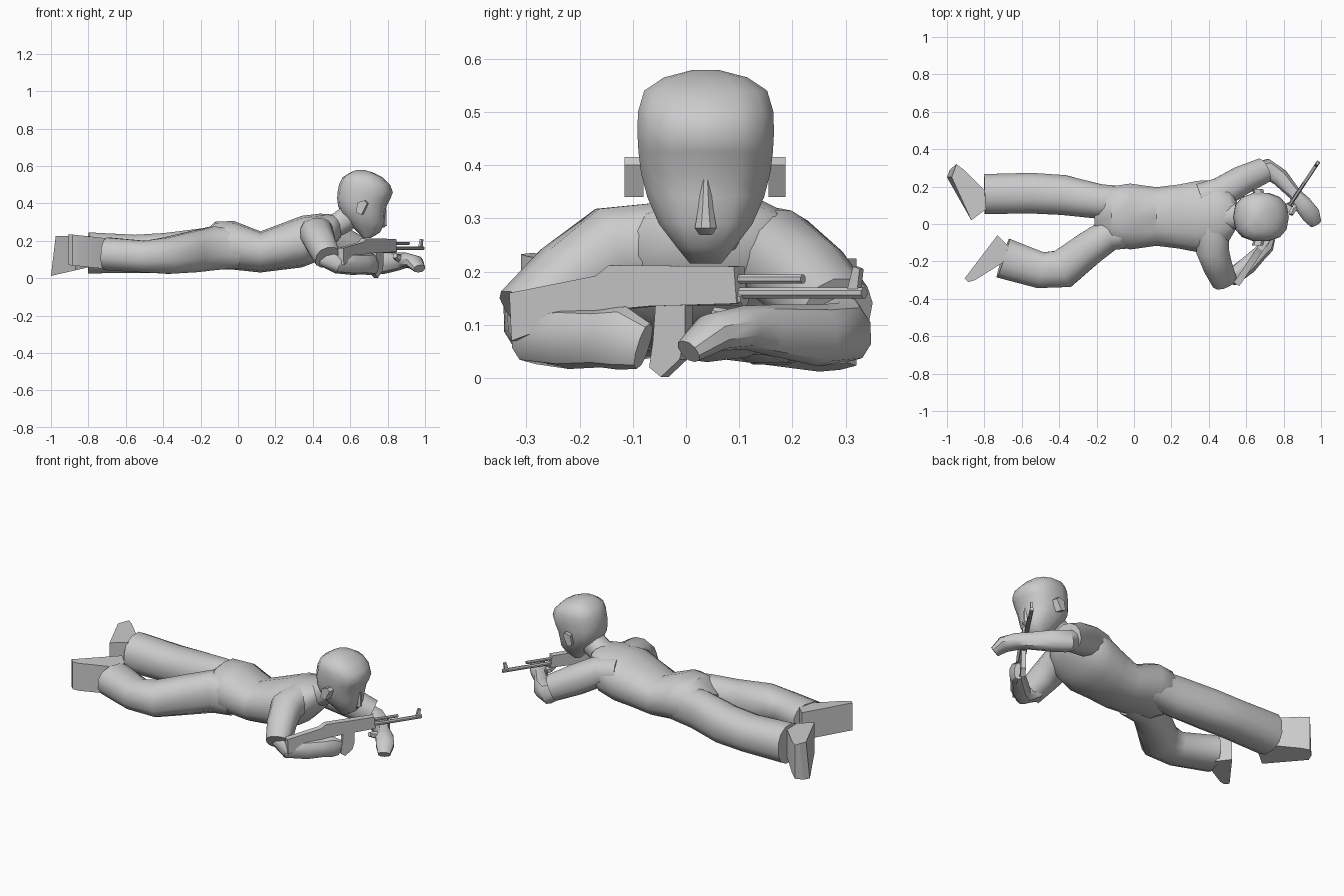
import bpy, bmesh, math
from mathutils import Vector


def finish(name, bm, angle=40):
    bmesh.ops.recalc_face_normals(bm, faces=bm.faces)
    me = bpy.data.meshes.new(name)
    bm.to_mesh(me)
    bm.free()
    ob = bpy.data.objects.new(name, me)
    bpy.context.collection.objects.link(ob)
    bpy.ops.object.select_all(action='DESELECT')
    ob.select_set(True)
    bpy.context.view_layer.objects.active = ob
    bpy.ops.object.shade_smooth_by_angle(angle=math.radians(angle))
    return ob


def loft(name, rings, n=12, p=2.3, axis=None, up=(0, 0, 1)):
    """Skin rings (x, y, z, half width, half height) along their path."""
    bm, loops = bmesh.new(), []
    pts = [Vector(r[:3]) for r in rings]
    for i, r in enumerate(rings):
        t = Vector(axis) if axis else (pts[min(i + 1, len(pts) - 1)] - pts[max(i - 1, 0)])
        t.normalize()
        side = t.cross(Vector(up)).normalized()
        top = side.cross(t)
        loop = []
        for k in range(n):
            a = math.tau * (k + 0.5) / n
            c, s = math.cos(a), math.sin(a)
            u = math.copysign(abs(c) ** (2 / p), c) * r[3]
            v = math.copysign(abs(s) ** (2 / p), s) * r[4]
            loop.append(bm.verts.new(pts[i] + side * u + top * v))
        loops.append(loop)
    for a, b in zip(loops, loops[1:]):
        for k in range(n):
            bm.faces.new((a[k], a[(k + 1) % n], b[(k + 1) % n], b[k]))
    bm.faces.new(loops[0])
    bm.faces.new(loops[-1])
    return finish(name, bm)


def prism(name, points, offset):
    """Extrude a closed 3D outline by an offset vector."""
    bm = bmesh.new()
    f = bm.faces.new([bm.verts.new(q) for q in points])
    out = bmesh.ops.extrude_face_region(bm, geom=[f])
    vs = [g for g in out['geom'] if isinstance(g, bmesh.types.BMVert)]
    bmesh.ops.translate(bm, verts=vs, vec=offset)
    return finish(name, bm, 25)


# Torso from hips to shoulders
loft("torso", [(-.21, .055, .16, .09, .06), (-.12, .045, .175, .16, .128), (-.02, .04, .175, .18, .13),
               (.12, .04, .14, .16, .11), (.24, .04, .17, .175, .125), (.34, .04, .195, .195, .138),
               (.44, .05, .22, .19, .125), (.51, .05, .255, .14, .085), (.55, .05, .27, .07, .05)],
     n=14, axis=(1, 0, 0))
loft("neck", [(.46, .04, .265, .08, .07), (.54, .04, .29, .07, .065), (.64, .04, .36, .07, .07)])

# Trouser legs with flat cuffs
loft("left_leg", [(.0, .12, .16, .08, .1), (-.18, .12, .155, .095, .115), (-.38, .155, .135, .11, .11),
                  (-.55, .165, .13, .112, .105), (-.8, .16, .135, .11, .113)])
loft("right_leg", [(.0, -.04, .16, .09, .11), (-.13, -.055, .16, .09, .12), (-.24, -.13, .14, .095, .112),
                   (-.38, -.24, .12, .108, .1), (-.5, -.247, .115, .1, .087), (-.7, -.182, .13, .112, .09)])

# Short sleeves
loft("left_sleeve", [(.36, .13, .24, .09, .085), (.46, .165, .235, .085, .085),
                     (.57, .23, .18, .08, .085), (.69, .285, .12, .07, .075)])
loft("right_sleeve", [(.42, -.02, .25, .09, .085), (.42, -.14, .24, .09, .085),
                      (.445, -.22, .18, .08, .08), (.48, -.3, .11, .07, .07)])

# Shoes turned outward, soles facing back; (bottom, top) heights at heel and toe
shoes = {
    "left_shoe": ([(-.79, .08), (-.87, .02), (-1, .25), (-.985, .29), (-.95, .32), (-.91, .29), (-.79, .17)],
                  (.06, .225), (.012, .225)),
    "right_shoe": ([(-.67, -.12), (-.73, -.06), (-.905, -.29), (-.885, -.31), (-.85, -.3), (-.69, -.2)],
                   (.045, .21), (.07, .235))}
for name, (sole, heel, toe) in shoes.items():
    shoe = prism(name, [(x, y, 0) for x, y in sole], (0, 0, 1))
    xs = [x for x, y in sole]
    for v in shoe.data.vertices:
        t = (max(xs) - v.co.x) / (max(xs) - min(xs))
        k = int(v.co.z > .5)
        v.co.z = heel[k] * (1 - t) + toe[k] * t
        if k and name == "left_shoe" and t > .9:  # sole leans in at the toe
            v.co.x += .025

# Bare forearms with hands
loft("left_forearm", [(.63, .27, .13, .05, .05), (.71, .295, .085, .055, .06), (.78, .25, .08, .05, .058),
                      (.86, .16, .09, .036, .048), (.9, .108, .095, .05, .041), (.945, .05, .085, .052, .037),
                      (.97, .005, .05, .034, .024)], n=10)
loft("left_thumb", [(.88, .1, .1, .02, .022), (.85, .08, .11, .02, .02), (.84, .05, .12, .012, .014)], n=6)
loft("right_forearm", [(.46, -.26, .11, .05, .05), (.53, -.28, .075, .05, .05), (.61, -.22, .075, .05, .058),
                       (.67, -.16, .075, .042, .055), (.71, -.12, .075, .04, .06), (.73, -.08, .06, .025, .045)], n=10)

# Head in horizontal layers: height, back, front, half width
layers = [(.215, .67, .71, .03), (.245, .64, .76, .055), (.29, .595, .783, .09), (.34, .555, .787, .112),
          (.385, .535, .795, .124), (.425, .53, .815, .129), (.46, .532, .828, .131), (.5, .54, .813, .13),
          (.54, .56, .773, .118), (.565, .6, .72, .08), (.579, .635, .675, .025)]
loft("head", [((b + f) / 2, .037, z, w, (f - b) / 2) for z, b, f, w in layers],
     n=14, p=2.45, axis=(0, 0, 1), up=(1, 0, 0))
loft("nose", [(.77, .037, .27, .014, .01), (.777, .037, .282, .022, .02), (.777, .037, .32, .015, .018),
              (.785, .037, .38, .008, .008)], n=8, p=2, axis=(0, 0, 1), up=(1, 0, 0))
for name, y0, dy in (("right_ear", -.08, -.036), ("left_ear", .155, .032)):
    prism(name, [(.64, y0, .35), (.67, y0, .34), (.70, y0, .40), (.685, y0, .415), (.65, y0, .405)], (-.01, dy, 0))

# Rifle: outlines are drawn in its upright plane as (y, z)
SLOPE = .67
side = Vector((1, -SLOPE, 0)).normalized()


def on_rifle(y, z):
    return Vector((.764 + SLOPE * y, y, z))


def rifle_plate(name, outline, thick):
    prism(name, [on_rifle(y, z) - side * thick / 2 for y, z in outline], side * thick)


def rifle_tube(name, y0, y1, z, r):
    loft(name, [(*on_rifle(y, z), r, r) for y in (y0, y1)], n=8, p=2)


rifle_plate("stock_and_receiver", [(-.318, .07), (-.322, .16), (-.16, .192), (-.135, .212), (.1, .21),
                                   (.105, .14), (-.06, .135), (-.17, .125)], .036)
rifle_plate("magazine", [(-.05, .14), (.005, .14), (.005, .075), (-.005, .035), (-.04, .002),
                         (-.062, .02), (-.055, .07)], .026)
rifle_plate("pistol_grip", [(-.16, .14), (-.12, .14), (-.15, .06), (-.19, .07)], .026)
rifle_plate("front_sight", [(.305, .16), (.325, .16), (.33, .205), (.318, .21)], .014)
rifle_tube("barrel", .08, .335, .16, .011)
rifle_tube("gas_tube", .08, .22, .186, .009)
rifle_tube("lower_handguard", -.02, .11, .148, .014)
